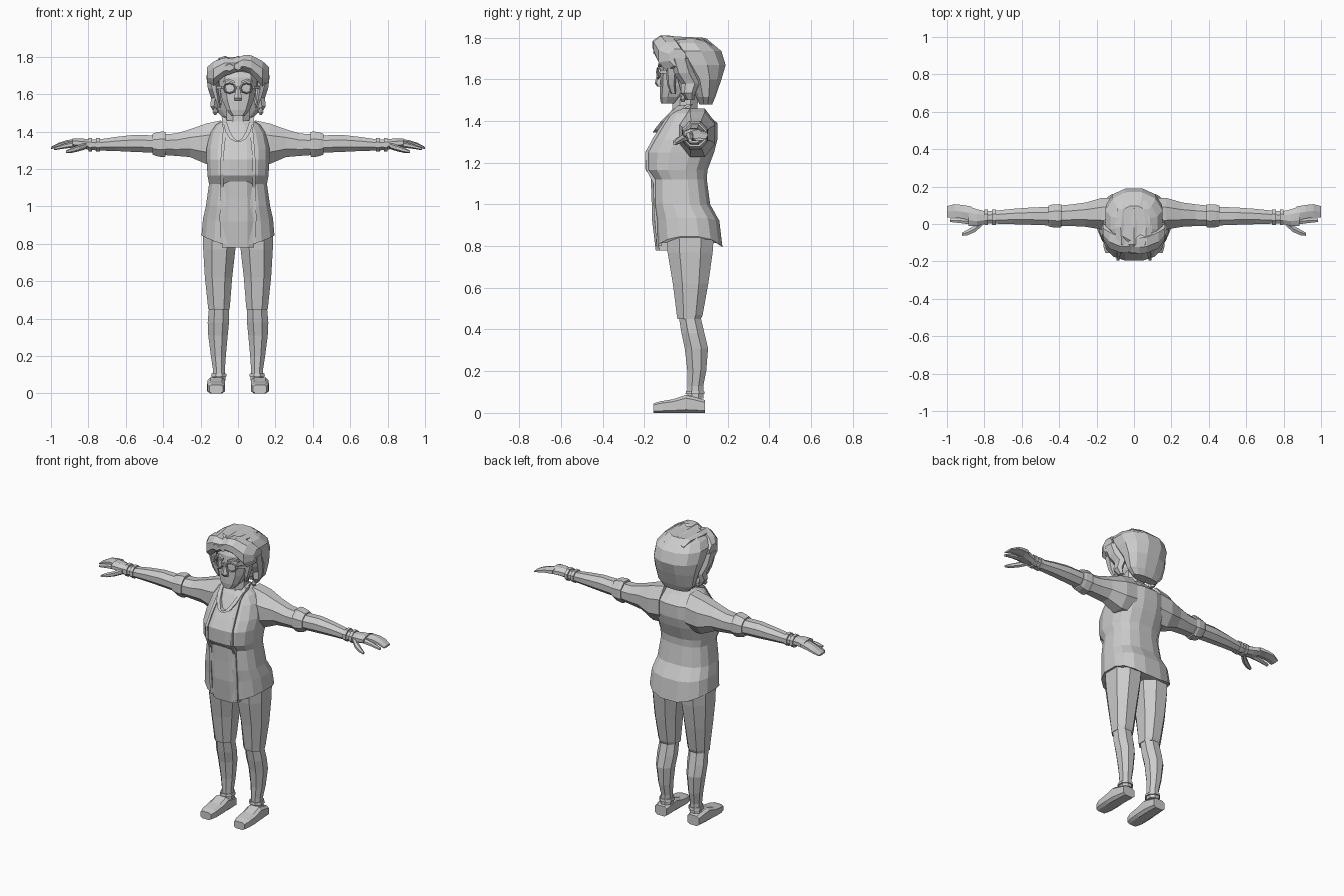
import bpy, bmesh, math

grey = bpy.data.materials.new("plain_grey")
grey.diffuse_color = (0.6, 0.6, 0.6, 1)


def finish(name, bm):
    bmesh.ops.recalc_face_normals(bm, faces=bm.faces)
    me = bpy.data.meshes.new(name)
    bm.to_mesh(me)
    bm.free()
    me.materials.append(grey)
    ob = bpy.data.objects.new(name, me)
    bpy.context.collection.objects.link(ob)
    return ob


def loft(name, secs, axis=2, n=8, p=2.0, mirror=False, lift=()):
    """Skin rings (x, y, z, half a, half b) lying across one axis."""
    u, v = [i for i in range(3) if i != axis]
    ang = [2 * math.pi * (i + 0.5) / n for i in range(n)]
    f = lambda c: math.copysign(abs(c) ** (2 / p), c)
    m = max(abs(f(math.cos(t))) for t in ang)
    k = max(abs(f(math.sin(t))) for t in ang)
    for sx in ((1, -1) if mirror else (1,)):
        bm = bmesh.new()
        rings = []
        for j, s in enumerate(secs):
            ring = []
            for t in ang:
                co = list(s[:3])
                du = f(math.cos(t)) / m
                co[u] += s[3] * du
                co[v] += s[4] * f(math.sin(t)) / k
                if j < len(lift):
                    co[2] += lift[j] * du * du
                co[0] *= sx
                ring.append(bm.verts.new(co))
            rings.append(ring)
        for a, b in zip(rings, rings[1:]):
            for i in range(n):
                bm.faces.new((a[i], a[(i + 1) % n], b[(i + 1) % n], b[i]))
        bm.faces.new(rings[0])
        bm.faces.new(rings[-1])
        side = "" if not mirror else ("_left" if sx > 0 else "_right")
        finish(name + side, bm)


# Jacket body with raised side hem, bust and sloping shoulders
loft("jacket_body", [
    (0, .015, .79, .195, .16), (0, .005, .92, .187, .155), (0, -.022, 1.0, .172, .138),
    (0, -.03, 1.12, .155, .13), (0, -.045, 1.165, .163, .148), (0, -.03, 1.25, .168, .165),
    (0, -.005, 1.31, .168, .155), (0, .02, 1.39, .15, .13), (0, .01, 1.435, .12, .09),
    (0, .01, 1.46, .08, .07)], n=16, p=2.6, lift=(.055, .015))

# Inner shirt front, a shallow panel below the bust
loft("shirt_front", [
    (0, -.10, .78, .085, .045), (0, -.11, .92, .085, .052), (0, -.115, 1.04, .082, .05),
    (0, -.12, 1.15, .08, .05)], n=8, p=3.5)

# Open jacket edges and collar
loft("jacket_edge", [
    (.088, -.128, .80, .008, .012), (.09, -.14, .95, .008, .012), (.085, -.145, 1.10, .008, .012),
    (.085, -.18, 1.17, .008, .012), (.085, -.182, 1.25, .008, .012), (.08, -.145, 1.32, .008, .012),
    (.07, -.085, 1.41, .01, .014), (.075, -.02, 1.475, .012, .02)], n=4, mirror=True)
loft("neckline", [
    (.0, -.148, 1.345, .012, .012), (.03, -.138, 1.36, .012, .012), (.055, -.105, 1.40, .012, .014),
    (.07, -.05, 1.45, .01, .02), (.065, .02, 1.48, .01, .015)], n=4, mirror=True)

# Sleeves, rolled cuffs, forearms and bracelets
loft("sleeve", [
    (.09, .055, 1.345, .085, .115), (.17, .055, 1.335, .085, .108), (.257, .05, 1.338, .065, .074),
    (.33, .047, 1.33, .058, .06), (.40, .043, 1.33, .055, .055)], axis=0, mirror=True)
loft("cuff", [
    (.388, .043, 1.332, .06, .066), (.405, .043, 1.332, .063, .069), (.44, .043, 1.332, .06, .062),
    (.457, .043, 1.333, .055, .055)], axis=0, mirror=True)
loft("forearm", [
    (.44, .042, 1.333, .05, .046), (.55, .042, 1.337, .046, .046), (.65, .04, 1.334, .041, .038),
    (.75, .036, 1.328, .034, .029), (.81, .034, 1.331, .033, .027)], axis=0, mirror=True)
for i, x in enumerate((.748, .79)):
    loft("bracelet_%d" % i, [(x - .01, .036, 1.33, .041, .036), (x + .01, .036, 1.33, .041, .036)],
         axis=0, mirror=True)

# Hands: palm, fanned fingers, index finger and thumb
loft("palm", [
    (.79, .034, 1.331, .032, .026), (.84, .034, 1.337, .045, .027), (.885, .042, 1.340, .052, .022)],
    axis=0, mirror=True)
loft("fingers", [
    (.87, .056, 1.341, .038, .021), (.92, .066, 1.337, .036, .016), (.96, .07, 1.328, .036, .012),
    (1.0, .065, 1.312, .03, .006)], axis=0, n=6, mirror=True)
loft("index_finger", [
    (.87, .014, 1.333, .017, .017), (.93, .018, 1.322, .013, .013), (.985, .02, 1.308, .009, .008)],
    axis=0, n=6, mirror=True)
loft("thumb", [
    (.81, .01, 1.325, .018, .018), (.85, -.025, 1.312, .018, .017), (.89, -.045, 1.30, .015, .014),
    (.92, -.055, 1.292, .008, .007)], axis=0, n=6, mirror=True)

# Trousers to the knee, calves and shoes
loft("trouser_leg", [
    (.102, .015, .45, .057, .056), (.102, .018, .47, .059, .062), (.104, .022, .62, .073, .085),
    (.1, .02, .77, .086, .108), (.097, .02, .87, .09, .115)], n=8, p=2.3, mirror=True)
loft("calf", [
    (.102, .045, .07, .035, .038), (.102, .045, .13, .032, .038), (.105, .052, .2, .04, .045),
    (.107, .05, .31, .052, .056), (.105, .034, .38, .057, .055), (.102, .018, .46, .053, .052)],
    n=8, mirror=True)
loft("ankle_band", [(.102, .044, .09, .042, .046), (.102, .044, .106, .039, .043)], mirror=True)
loft("shoe", [
    (.117, -.155, .023, .036, .023), (.117, -.12, .028, .046, .028), (.117, -.06, .033, .048, .033),
    (.116, 0, .043, .047, .043), (.114, .04, .038, .045, .038), (.113, .09, .031, .04, .031)],
    axis=1, n=8, p=4, mirror=True)

# Neck and head
loft("neck", [(0, .005, 1.40, .085, .075), (0, -.005, 1.46, .062, .06), (0, 0, 1.55, .06, .06)])
loft("head", [
    (0, -.08, 1.483, .035, .04), (0, -.065, 1.515, .062, .06), (0, -.04, 1.57, .085, .085),
    (0, -.025, 1.63, .097, .1), (0, -.015, 1.69, .105, .105), (0, .0, 1.75, .09, .09)],
    n=10, p=2.4)
loft("nose", [(0, -.125, 1.565, .018, .012), (0, -.132, 1.58, .02, .018),
              (0, -.122, 1.645, .01, .012)], n=6)
loft("ear", [(.098, -.01, 1.545, .012, .015), (.11, -.01, 1.6, .016, .03),
             (.11, -.005, 1.635, .014, .025)], n=6, mirror=True)
loft("earring", [(.122, -.015, 1.49, .006, .006), (.122, -.015, 1.505, .014, .014),
                 (.122, -.015, 1.525, .006, .006)], n=6, mirror=True)

# Glasses: rims, bridge, temples and brows
for sx, side in ((1, "left"), (-1, "right")):
    bpy.ops.mesh.primitive_torus_add(
        major_segments=8, minor_segments=4, major_radius=.033, minor_radius=.005,
        location=(.045 * sx, -.132, 1.632), rotation=(math.pi / 2, 0, sx * .2))
    rim = bpy.context.object
    rim.name = "glasses_rim_" + side
    rim.scale.y = .8
    rim.data.materials.append(grey)
loft("glasses_bridge", [(-.015, -.137, 1.64, .005, .005), (.015, -.137, 1.64, .005, .005)],
     axis=0, n=4)
loft("glasses_temple", [(.082, -.125, 1.637, .006, .008), (.108, -.09, 1.637, .006, .008),
                        (.115, 0, 1.63, .006, .008)], axis=1, n=4, mirror=True)
loft("eyebrow", [(.018, -.126, 1.664, .008, .006), (.05, -.12, 1.677, .008, .006),
                 (.08, -.1, 1.667, .008, .004)], axis=0, n=4, mirror=True)

# Hair: rounded bob, swept fringe, side locks and crown strands
loft("hair_bob", [
    (0, .095, 1.478, .085, .03), (0, .095, 1.515, .118, .046), (0, .09, 1.60, .138, .08),
    (0, .065, 1.668, .15, .125), (0, .03, 1.735, .152, .14), (0, .005, 1.775, .125, .118),
    (0, .005, 1.798, .085, .09)], n=12, p=2.2)
loft("fringe", [
    (-.165, -.04, 1.705, .04, .04), (-.13, -.07, 1.71, .062, .065), (-.075, -.095, 1.745, .058, .05),
    (-.015, -.1, 1.752, .05, .035), (.03, -.1, 1.767, .06, .042), (.07, -.095, 1.758, .06, .05),
    (.13, -.07, 1.71, .062, .068), (.165, -.04, 1.705, .04, .04)], axis=0, n=8)
loft("side_lock", [
    (.115, .02, 1.50, .012, .02), (.128, .01, 1.535, .02, .035), (.122, .02, 1.58, .022, .045),
    (.135, -.01, 1.63, .026, .05), (.14, -.03, 1.70, .03, .05)], n=6, mirror=True)
loft("front_lock", [
    (.1, -.06, 1.53, .008, .012), (.112, -.07, 1.575, .014, .02), (.122, -.07, 1.62, .018, .025),
    (.13, -.065, 1.68, .025, .035)], n=5, mirror=True)
for i, (x, z) in enumerate(((-.065, 1.772), (.0, 1.778), (.06, 1.785))):
    loft("crown_strand_%d" % i, [
        (x * .7, -.155, z - .03, .02, .02), (x, -.11, z, .03, .025), (x * 1.1, -.02, 1.782, .032, .022),
        (x * .9, .08, 1.785, .03, .015), (x * .8, .125, 1.76, .02, .01)], axis=1, n=6)
